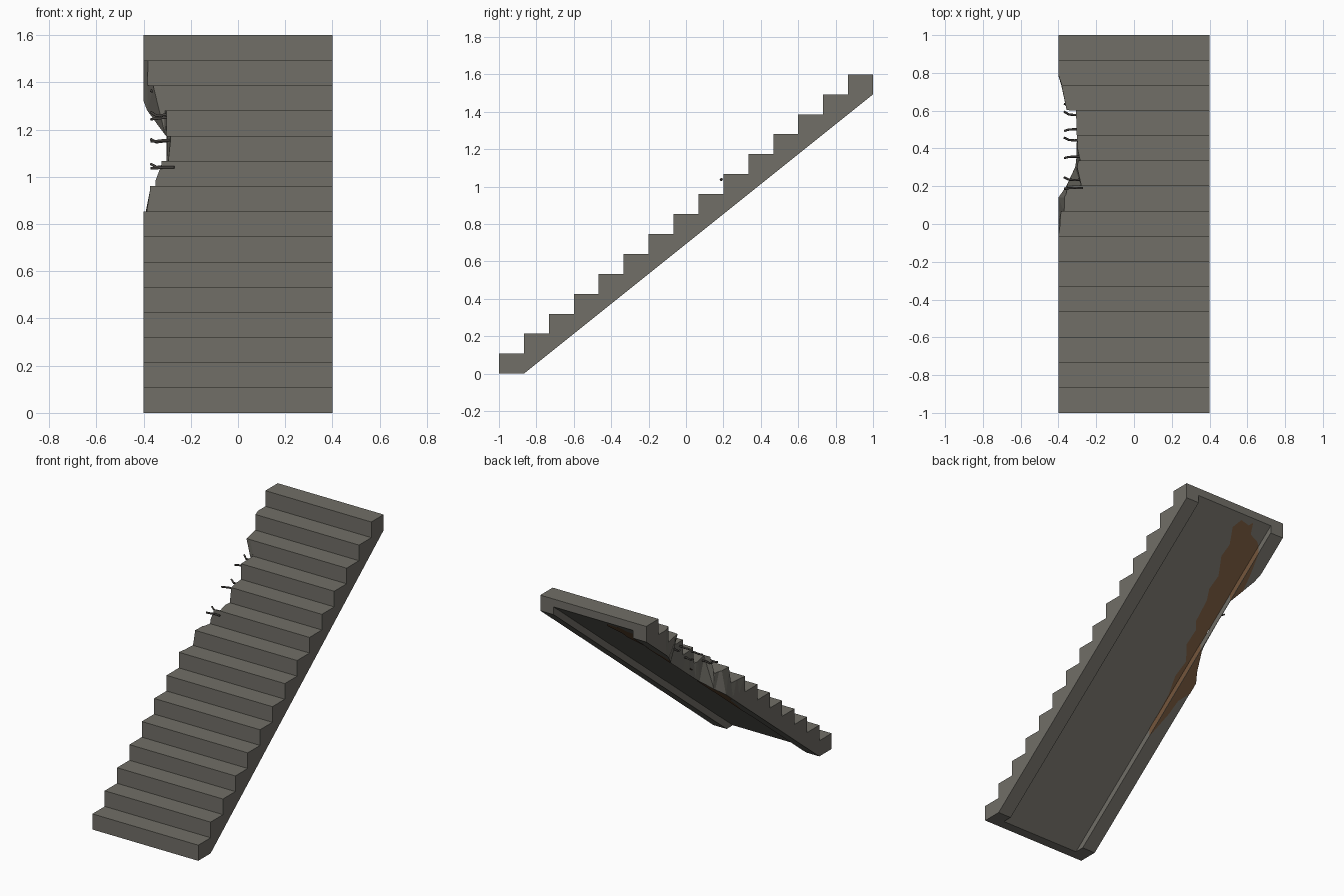
import bpy, bmesh, math
from mathutils import Vector

if "Cube" in bpy.data.objects:
    bpy.data.objects.remove(bpy.data.objects["Cube"])

N = 15                      # steps
RUN, RISE = 2 / N, 1.6 / N
W, CH = 0.4, 0.3            # half width, half width of the channel below
DEPTH = RISE / 2            # vertical depth of the channel


def material(name, col):
    m = bpy.data.materials.new(name)
    m.diffuse_color = (*col, 1)
    m.use_nodes = True
    m.node_tree.nodes["Principled BSDF"].inputs["Base Color"].default_value = m.diffuse_color
    return m


CONCRETE = material("grey concrete", (0.165, 0.158, 0.136))
RUST = material("rust brown", (0.176, 0.093, 0.045))
STEEL = material("dark steel", (0.06, 0.055, 0.05))


def soffit(y):
    """Height of the sloping underside at y."""
    return 0.8 * (y + 1 - RUN)


def finish(name, bm, mat):
    me = bpy.data.meshes.new(name)
    bm.to_mesh(me)
    bm.free()
    ob = bpy.data.objects.new(name, me)
    me.materials.append(mat)
    bpy.context.collection.objects.link(ob)
    return ob


def prism(name, profile, x0, x1, mat):
    """Extrude a (y, z) profile along x."""
    bm = bmesh.new()
    f = bm.faces.new([bm.verts.new((x0, y, z)) for y, z in profile])
    r = bmesh.ops.extrude_face_region(bm, geom=[f])
    vs = [v for v in r["geom"] if isinstance(v, bmesh.types.BMVert)]
    bmesh.ops.translate(bm, verts=vs, vec=(x1 - x0, 0, 0))
    bmesh.ops.recalc_face_normals(bm, faces=bm.faces)
    return finish(name, bm, mat)


def cut(ob, cutter):
    m = ob.modifiers.new("cut", 'BOOLEAN')
    m.operation, m.solver, m.object = 'DIFFERENCE', 'EXACT', cutter
    bpy.context.view_layer.objects.active = ob
    bpy.ops.object.modifier_apply(modifier=m.name)
    bpy.data.objects.remove(cutter)


# staircase body with a stepped top and sloping underside
profile = [(-1, 0)]
for i in range(N):
    y = -1 + i * RUN
    profile += [(y, (i + 1) * RISE), (y + RUN, (i + 1) * RISE)]
profile += [(1, soffit(1)), (-1 + RUN, 0)]
stairs = prism("stairs", profile, -W, W, CONCRETE)

# open channel along the underside, leaving two side beams
a, b = -1.2, 1.2
channel = prism("channel_cutter", [(a, soffit(a) + DEPTH), (b, soffit(b) + DEPTH),
                                   (b, soffit(b) - 0.3), (a, soffit(a) - 0.3)],
                -CH, CH, CONCRETE)
cut(stairs, channel)

# broken left edge: stations of y, x at the treads, x at the underside
BREAK = [(-.08, -.405, -.41), (0, -.387, -.406), (.066, -.372, -.403), (.14, -.36, -.4),
         (.198, -.345, -.36), (.204, -.28, -.355), (.3, -.295, -.312), (.335, -.285, -.306),
         (.4, -.298, -.304), (.47, -.303, -.302), (.598, -.31, -.303), (.604, -.357, -.308),
         (.735, -.382, -.385), (.8, -.404, -.405)]
bm = bmesh.new()
rings = []
for y, xt, xb in BREAK:
    s = soffit(y)
    pts = [(-.6, s - .1), (xb, s - .1), (xb, s), (xt, s + .2), (xt, s + .4), (-.6, s + .4)]
    rings.append([bm.verts.new((x, y, z)) for x, z in pts])
for r0, r1 in zip(rings, rings[1:]):
    for k in range(6):
        bm.faces.new((r0[k], r0[(k + 1) % 6], r1[(k + 1) % 6], r1[k]))
bm.faces.new(rings[0])
bm.faces.new(rings[-1])
bmesh.ops.triangulate(bm, faces=bm.faces)
bmesh.ops.recalc_face_normals(bm, faces=bm.faces)
cut(stairs, finish("break_cutter", bm, CONCRETE))


# rust stains: thin plates on the channel, beam side and beam underside
def plate(name, pts):
    bm = bmesh.new()
    f = bm.faces.new([bm.verts.new(p) for p in pts])
    f.normal_update()
    if f.normal.z > 0 or f.normal.x < -0.9:
        f.normal_flip()
    bmesh.ops.triangulate(bm, faces=[f])
    finish(name, bm, RUST)


def stain(name, outline, lift):
    plate(name, [(x, y, soffit(y) + lift - 0.003) for x, y in outline])


stain("rust_channel", [(-.3, -.2), (-.29, 0), (-.26, .1), (-.275, .19), (-.21, .27), (-.215, .36),
                       (-.18, .4), (-.17, .52), (-.14, .58), (-.15, .66), (-.09, .76),
                       (-.1, .83), (-.05, .92), (-.08, .97), (-.15, .96), (-.17, .98),
                       (-.2, .92), (-.27, .9), (-.3, .88)], DEPTH)
stain("rust_lower_beam", [(-.3, -.2), (-.34, -.06), (-.35, .02), (-.4, .08),
                          (-.4, .138), (-.36, .198), (-.312, .3), (-.3, .31)], 0)
stain("rust_upper_beam", [(-.3, .6), (-.312, .615), (-.345, .67), (-.33, .76), (-.3, .88)], 0)
for name, y0, y1 in (("rust_lower_side", -.2, .305), ("rust_upper_side", .6, .88)):
    plate(name, [(-CH + .002, y0, soffit(y0)), (-CH + .002, y1, soffit(y1)),
                 (-CH + .002, y1, soffit(y1) + DEPTH), (-CH + .002, y0, soffit(y0) + DEPTH)])

# bent reinforcing bars sticking out of the break
BARS = [(.58, 1.262, .015), (.5, 1.25, -.008), (.445, 1.15, .012), (.355, 1.155, -.006),
        (.235, 1.045, .012), (.19, 1.04, -.004), (.63, 1.36, .006)]
for i, (y, z, bend) in enumerate(BARS):
    c = bpy.data.curves.new("bar_path", 'CURVE')
    c.dimensions, c.bevel_depth, c.bevel_resolution = '3D', 0.006, 1
    c.use_fill_caps = True
    sp = c.splines.new('POLY')
    path = [(-.27, y, z), (-.315, y - bend * .2, z), (-.345, y, z - .004),
            (-.37, y + bend, z + bend * .8)]
    sp.points.add(len(path) - 1)
    for p, co in zip(sp.points, path):
        p.co = (*co, 1)
    tmp = bpy.data.objects.new("bar_tmp", c)
    bpy.context.collection.objects.link(tmp)
    me = bpy.data.meshes.new_from_object(tmp.evaluated_get(bpy.context.evaluated_depsgraph_get()))
    bpy.data.objects.remove(tmp)
    me.materials.clear()
    me.materials.append(STEEL)
    bpy.context.collection.objects.link(bpy.data.objects.new(f"steel_bar_{i + 1}", me))
